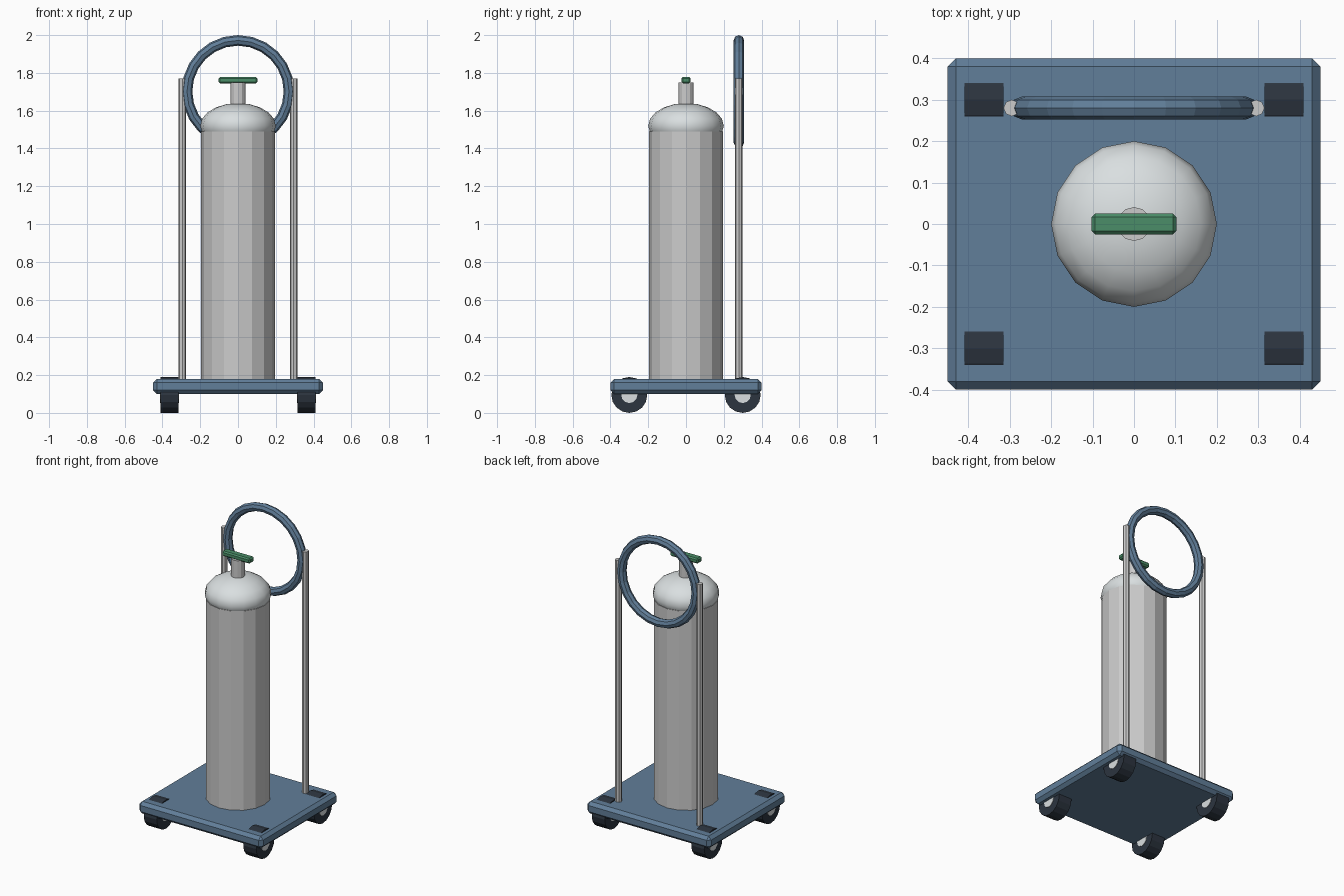
import bpy
from math import pi

if "Cube" in bpy.data.objects:
    bpy.data.objects.remove(bpy.data.objects["Cube"])


def material(name, rgb):
    m = bpy.data.materials.new(name)
    m.diffuse_color = (*rgb, 1)
    m.use_nodes = True
    m.node_tree.nodes["Principled BSDF"].inputs["Base Color"].default_value = m.diffuse_color
    return m


BLUE = material("blue_paint", (0.12, 0.21, 0.32))
DARK = material("dark_rubber", (0.025, 0.035, 0.05))
GREEN = material("green_paint", (0.07, 0.27, 0.14))
PALE = material("pale_paint", (0.7, 0.74, 0.75))


def finish(name, mat=None):
    ob = bpy.context.object
    ob.name = name
    if mat:
        ob.data.materials.append(mat)
    return ob


def cylinder(name, loc, r, depth, sides, mat=None, rot=(0, 0, 0)):
    bpy.ops.mesh.primitive_cylinder_add(vertices=sides, radius=r, depth=depth,
                                        location=loc, rotation=rot)
    return finish(name, mat)


def box(name, loc, size, bevel, mat):
    bpy.ops.mesh.primitive_cube_add(size=1, location=loc)
    ob = finish(name, mat)
    ob.scale = size
    bpy.ops.object.transform_apply(location=False, rotation=False, scale=True)
    mod = ob.modifiers.new("chamfer", 'BEVEL')
    mod.width = bevel
    mod.segments = 1
    return ob


# Wheeled base
box("platform", (0, 0, 0.14), (0.9, 0.8, 0.08), 0.02, BLUE)
for sx, side in ((-1, "left"), (1, "right")):
    for sy, end in ((-1, "front"), (1, "back")):
        loc = (sx * 0.362, sy * 0.3, 0.095)
        cylinder(f"wheel_{end}_{side}", loc, 0.095, 0.094, 16, DARK, (0, pi / 2, 0))
        cylinder(f"hub_{end}_{side}", loc, 0.043, 0.1, 12, PALE, (0, pi / 2, 0))

    # Handle uprights
    cylinder(f"upright_{side}", (sx * 0.295, 0.28, 0.97), 0.02, 1.6, 8)

# Ring handle
bpy.ops.mesh.primitive_torus_add(major_segments=24, minor_segments=8,
                                 major_radius=0.27, minor_radius=0.028,
                                 location=(0, 0.28, 1.702), rotation=(pi / 2, 0, 0))
finish("ring_handle", BLUE)

# Gas tank with rounded shoulder
cylinder("tank_body", (0, 0, 0.83), 0.195, 1.32, 16)
bpy.ops.mesh.primitive_uv_sphere_add(segments=16, ring_count=10, radius=1,
                                     location=(0, 0, 1.52))
dome = finish("tank_dome", PALE)
dome.scale = (0.2, 0.2, 0.12)
bpy.ops.object.transform_apply(location=False, rotation=False, scale=True)
bpy.ops.object.shade_smooth()

# Valve
cylinder("valve_neck", (0, 0, 1.685), 0.041, 0.13, 12)
box("valve_handle", (0, 0, 1.762), (0.204, 0.05, 0.034), 0.008, GREEN)
